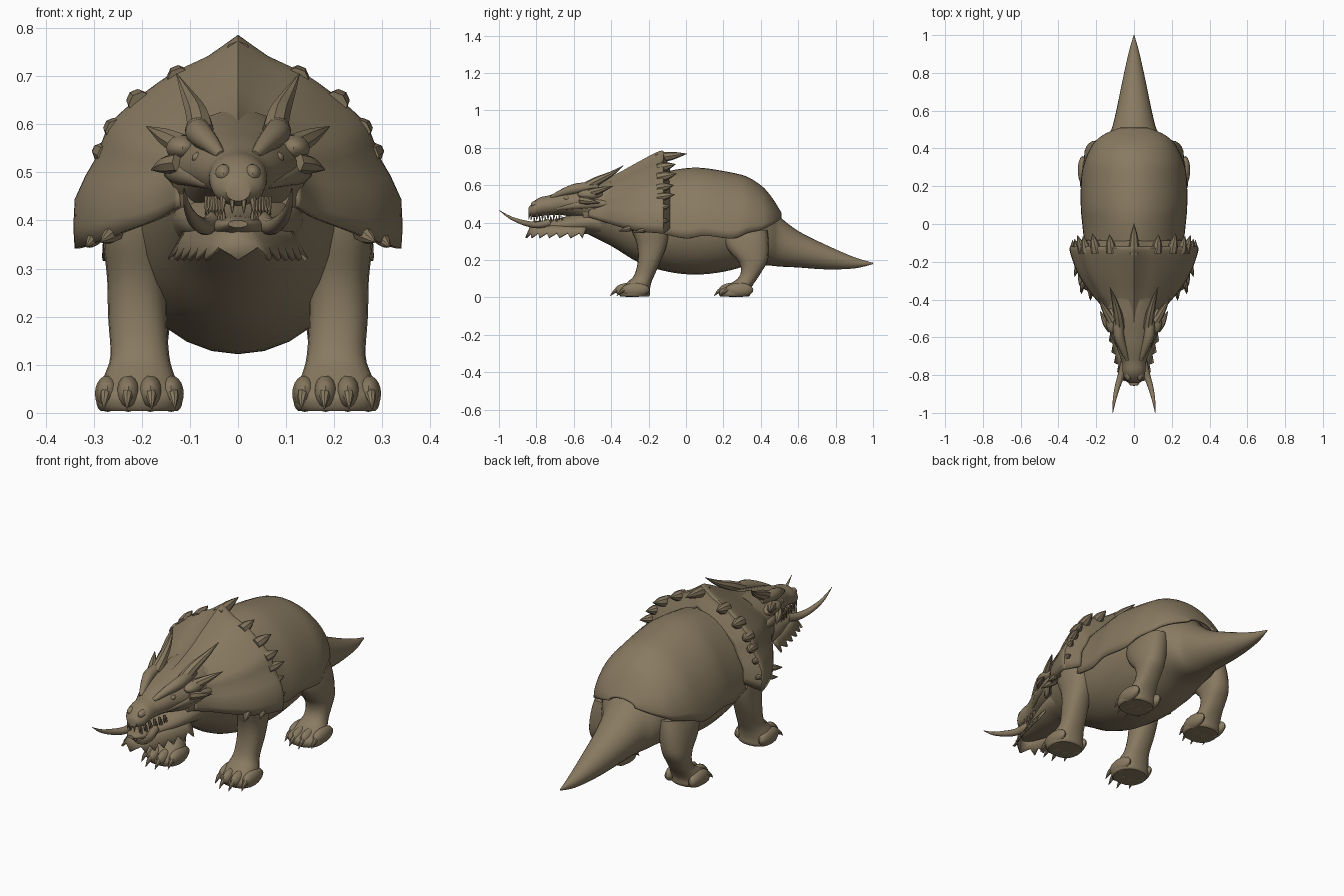
import bpy, bmesh, math
from mathutils import Vector

if "Cube" in bpy.data.objects:
    bpy.data.objects.remove(bpy.data.objects["Cube"])

hide = bpy.data.materials.new("brown_hide")
hide.diffuse_color = (0.25, 0.195, 0.12, 1)
hide.use_nodes = True
hide.node_tree.nodes["Principled BSDF"].inputs["Base Color"].default_value = hide.diffuse_color


def spline(pts, n=4):
    """Catmull-Rom resampling of a list of tuples."""
    out = []
    for i in range(len(pts) - 1):
        p0, p1, p2, p3 = (pts[max(0, min(len(pts) - 1, i + k))] for k in (-1, 0, 1, 2))
        for s in range(n):
            t = s / n
            out.append(tuple(0.5 * (2 * b + (c - a) * t + (2 * a - 5 * b + 4 * c - d) * t * t
                                    + (3 * b - a - 3 * c + d) * t ** 3)
                             for a, b, c, d in zip(p0, p1, p2, p3)))
    return out + [tuple(pts[-1])]


def skin(bm, rings, closed=True):
    """Bridge a list of point rings with quads, capping closed ones."""
    vs = [[bm.verts.new(p) for p in r] for r in rings]
    n = len(vs[0])
    for a, b in zip(vs, vs[1:]):
        for i in range(n if closed else n - 1):
            j = (i + 1) % n
            bm.faces.new((a[i], a[j], b[j], b[i]))
    if closed:
        bm.faces.new(vs[0])
        bm.faces.new(vs[-1])


def finish(name, bm, thick=0, angle=40):
    bmesh.ops.recalc_face_normals(bm, faces=bm.faces)
    me = bpy.data.meshes.new(name)
    bm.to_mesh(me)
    bm.free()
    ob = bpy.data.objects.new(name, me)
    bpy.context.collection.objects.link(ob)
    me.materials.append(hide)
    if thick:
        m = ob.modifiers.new("thickness", 'SOLIDIFY')
        m.thickness, m.offset = thick, 0
    bpy.ops.object.select_all(action='DESELECT')
    ob.select_set(True)
    bpy.context.view_layer.objects.active = ob
    bpy.ops.object.shade_smooth_by_angle(angle=math.radians(angle))
    return ob


def body_loft(name, rows, n=28):
    """Rows of (y, half width, bottom z, top z)."""
    bm = bmesh.new()
    skin(bm, [[(w * math.cos(a), y, (b + t) / 2 + (t - b) / 2 * math.sin(a))
               for a in (math.tau * i / n for i in range(n))] for y, w, b, t in spline(rows)])
    return finish(name, bm)


def arch_loft(name, rows, profile, thick, n=4):
    """Open arch along y; profile holds (x, z) fractions from rim to crown."""
    arch = profile + [(-x, z) for x, z in profile[-2::-1]]
    bm = bmesh.new()
    skin(bm, [[(w * px, y, b + (t - b) * pz) for px, pz in arch]
              for y, w, b, t in spline(rows, n)], closed=False)
    return finish(name, bm, thick)


def tube(bm, pts, n=8):
    """Tapered tube through (x, y, z, radius) points."""
    rows = spline(pts, 3)
    rings = []
    for i, p in enumerate(rows):
        d = Vector(rows[min(i + 1, len(rows) - 1)][:3]) - Vector(rows[max(i - 1, 0)][:3])
        q = d.to_track_quat('Z', 'Y')
        rings.append([Vector(p[:3]) + q @ Vector((p[3] * math.cos(math.tau * k / n),
                      p[3] * math.sin(math.tau * k / n), 0)) for k in range(n)])
    skin(bm, rings)


def mirrored_tubes(name, paths, n=8):
    bm = bmesh.new()
    for path in paths:
        for s in ((1,) if abs(path[0][0]) < 1e-4 else (1, -1)):
            tube(bm, [(s * x, y, z, r) for x, y, z, r in path], n)
    return finish(name, bm)


def spike(a, b, r):
    mid = [(p + q) / 2 for p, q in zip(a, b)]
    return [(*a, r), (*mid, r * 0.8), (*b, 0.001)]


def blobs(name, items):
    """Mirrored ellipsoids given as (centre, radii)."""
    bm = bmesh.new()
    for c, r in items:
        for s in (1, -1):
            g = bmesh.ops.create_uvsphere(bm, u_segments=14, v_segments=10, radius=1)
            for v in g['verts']:
                v.co = Vector((s * c[0] + v.co.x * r[0], c[1] + v.co.y * r[1], c[2] + v.co.z * r[2]))
    return finish(name, bm)


# Trunk and tail
body_loft("body_and_tail", [
    (-.55, .11, .35, .58), (-.4, .17, .275, .625), (-.25, .215, .185, .65), (-.1, .238, .138, .645),
    (.05, .245, .122, .645), (.2, .24, .137, .625), (.35, .21, .173, .575), (.45, .155, .17, .48),
    (.5, .12, .165, .432), (.6, .094, .16, .355), (.75, .063, .15, .28), (.9, .03, .155, .215),
    (1.0, .002, .178, .185)])

# Back shell, its rear rim drawn to a point over the tail
dome = [(math.cos(a) ** 1.05, math.sin(a) ** 1.03) for a in (math.pi / 2 * i / 12 for i in range(12))] + [(0, 1)]
arch_loft("back_shell", [
    (-.12, .255, .34, .665), (0, .268, .315, .685), (.1, .276, .33, .685), (.25, .273, .315, .66),
    (.33, .255, .345, .637), (.4, .225, .36, .592), (.44, .195, .38, .55), (.475, .145, .40, .50),
    (.505, .07, .425, .45)], dome, .012)

# Neck frill, flaring back and then turning in under the edge
edge = spline([(1, 0), (1, .23), (.865, .43), (.8, .565), (.71, .64), (.57, .73), (.38, .83), (.18, .9), (0, 1)], 2)
arch_loft("neck_frill", [
    (-.52, .12, .43, .60), (-.44, .16, .405, .625), (-.36, .225, .38, .66), (-.26, .29, .355, .715),
    (-.14, .332, .343, .777), (-.12, .318, .345, .76), (-.09, .255, .37, .685)], edge, .012)

# Frill spikes along the rear edge and at the lower front corner
mirrored_tubes("frill_spikes", [
    spike((0, -.16, .745), (0, .005, .768), .028),
    spike((.12, -.15, .69), (.13, -.055, .712), .028),
    spike((.2, -.15, .64), (.22, -.05, .662), .028),
    spike((.25, -.15, .585), (.27, -.065, .60), .026),
    spike((.27, -.15, .535), (.3, -.06, .55), .024),
    spike((.295, -.15, .48), (.315, -.08, .49), .02),
    spike((.32, -.15, .41), (.325, -.085, .41), .018),
    spike((.255, -.28, .375), (.285, -.36, .355), .018),
    spike((.295, -.21, .365), (.315, -.28, .345), .015)])

# Head
body_loft("upper_head", [
    (-.842, .025, .44, .48), (-.815, .052, .43, .512), (-.78, .06, .435, .535), (-.73, .064, .44, .546),
    (-.66, .09, .44, .57), (-.58, .118, .42, .59), (-.5, .14, .39, .61), (-.4, .14, .36, .63)])
body_loft("lower_jaw", [
    (-.855, .02, .385, .40), (-.81, .045, .368, .408), (-.7, .074, .352, .418),
    (-.6, .108, .342, .445), (-.5, .132, .335, .47), (-.4, .14, .30, .5)])
mirrored_tubes("brow_ridges", [
    [(.035, -.72, .535, .01), (.058, -.66, .56, .02), (.082, -.58, .583, .028), (.08, -.47, .595, .022)],
    [(.06, -.69, .475, .01), (.095, -.6, .49, .02), (.122, -.5, .5, .027), (.14, -.42, .5, .015)]], 12)
blobs("eyes_and_nostrils", [((.083, -.635, .53), (.013, .018, .012)),
                            ((.03, -.8, .497), (.018, .03, .02)),
                            ((.115, -.51, .55), (.035, .07, .028))])

# Horns and tusks
mirrored_tubes("head_horns", [
    [(.075, -.55, .58, .028), (.085, -.48, .62, .024), (.105, -.40, .66, .014), (.128, -.335, .705, .001)],
    [(.115, -.52, .555, .025), (.15, -.46, .573, .018), (.19, -.39, .595, .001)],
    [(.12, -.56, .52, .022), (.15, -.52, .515, .018), (.18, -.46, .505, .001)]])
mirrored_tubes("tusks", [
    [(.05, -.73, .40, .02), (.068, -.80, .387, .018), (.09, -.87, .40, .014),
     (.105, -.94, .427, .008), (.112, -1.0, .467, .001)]], 10)

# Teeth along both jaws
teeth = [spike((.012, -.835, .45), (.012, -.842, .415), .006)]
for i in range(6):
    y, x = -.825 + .03 * i, .03 + .0065 * i
    teeth.append(spike((x, y, .45), (x + .004, y - .004, .412), .007))
    teeth.append(spike((x, y + .015, .40), (x + .004, y + .011, .438), .006))
mirrored_tubes("teeth", teeth, 6)

# Webbed beard fringe: a zigzag-edged strip around the jaw
top, mid, tip = [], [], []
for i in range(-12, 13):
    t, s = abs(i) / 12, (i > 0) - (i < 0)
    x, y = .105 * t ** .7, -.83 + .3 * t ** 1.3
    drop = 1 if i % 2 == 0 else .4
    top.append((s * x, y, .385))
    mid.append((s * (x + .012), y - .006, .362))
    tip.append((s * (x + .012 + .025 * drop), y - .025 * drop, .36 - .042 * drop))
bm = bmesh.new()
skin(bm, [top, mid, tip], closed=False)
finish("beard_fringe", bm, .01)


def squared(v):
    return math.copysign(abs(v) ** .85, v)


# Legs: rows of (z, x, y, x radius, y radius), with toes and claws
def leg(name, rows, toe_y):
    for s, side in ((1, "left"), (-1, "right")):
        bm = bmesh.new()
        skin(bm, [[(s * (x + rx * squared(math.cos(a))), y + ry * squared(math.sin(a)), z)
                   for a in (math.tau * i / 20 for i in range(20))] for z, x, y, rx, ry in spline(rows, 3)])
        finish(f"{name}_{side}", bm)
    cx = rows[-1][1]
    spread = ((-.066, .035), (-.023, 0), (.023, 0), (.066, .035))
    blobs(name + "_toes", [((cx + dx, toe_y + .07 + dy, .04), (.027, .075, .038)) for dx, dy in spread])
    mirrored_tubes(name + "_claws", [
        [(cx + dx, toe_y + .03 + dy, .045, .014), (cx + dx * 1.08, toe_y - .002 + dy, .035, .011),
         (cx + dx * 1.12, toe_y - .03 + dy, .008, .001)] for dx, dy in spread])


leg("front_leg", [(.43, .2, -.2, .07, .105), (.36, .21, -.19, .07, .1), (.28, .21, -.182, .062, .08),
                  (.2, .209, -.195, .061, .062), (.12, .204, -.222, .061, .054), (.08, .205, -.25, .072, .065),
                  (.04, .205, -.275, .088, .082), (.015, .205, -.275, .088, .082), (.004, .205, -.275, .08, .075)], -.375)
leg("hind_leg", [(.36, .175, .31, .065, .125), (.31, .185, .318, .07, .123), (.25, .195, .335, .068, .108),
                 (.19, .202, .358, .062, .077), (.14, .204, .35, .058, .056), (.1, .205, .328, .058, .053),
                 (.07, .205, .295, .07, .065), (.04, .205, .262, .086, .083), (.015, .205, .26, .086, .083),
                 (.004, .205, .26, .078, .075)], .18)
